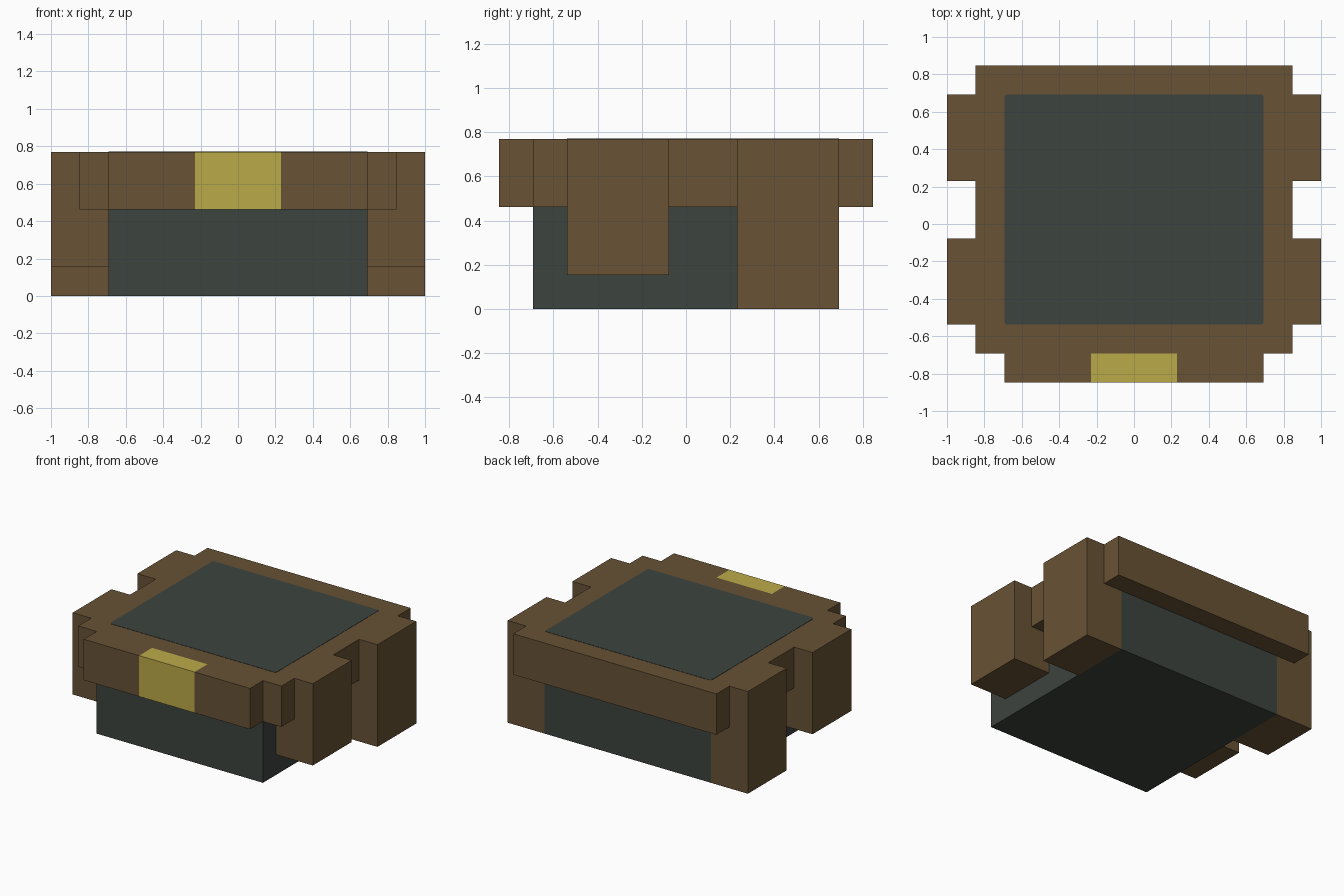
import bpy
import bmesh

cube = bpy.data.objects.get("Cube")
if cube:
    bpy.data.objects.remove(cube, do_unlink=True)


def material(name, color):
    mat = bpy.data.materials.new(name)
    mat.use_nodes = True
    mat.diffuse_color = (*color, 1)
    bsdf = next(n for n in mat.node_tree.nodes if n.type == 'BSDF_PRINCIPLED')
    bsdf.inputs["Base Color"].default_value = (*color, 1)
    bsdf.inputs["Roughness"].default_value = 0.9
    return mat


brown = material("brown", (0.138, 0.084, 0.035))
slate = material("dark slate", (0.046, 0.057, 0.049))
gold = material("gold", (0.50, 0.40, 0.065))

U = 2 / 13  # block module


def box(name, x, y, z, mat, corner=0):
    """Box spanning the given (min, max) ranges, with optional rounded upright edges."""
    bm = bmesh.new()
    bmesh.ops.create_cube(bm, size=1)
    for v in bm.verts:
        for i, (lo, hi) in enumerate((x, y, z)):
            v.co[i] = hi if v.co[i] > 0 else lo
    if corner:
        upright = [e for e in bm.edges
                   if abs(e.verts[0].co.z - e.verts[1].co.z) > 1e-5]
        bmesh.ops.bevel(bm, geom=upright, offset=corner, segments=2,
                        profile=0.5, affect='EDGES')
    mesh = bpy.data.meshes.new(name)
    bm.to_mesh(mesh)
    bm.free()
    mesh.materials.append(mat)
    obj = bpy.data.objects.new(name, mesh)
    bpy.context.collection.objects.link(obj)
    return obj


def pair(name, x, y, z, mat):
    """The same box on both sides of the model."""
    box("left_" + name, x, y, z, mat)
    box("right_" + name, (-x[1], -x[0]), y, z, mat)


half, rim, top, low = 4.5 * U, 5.5 * U, 5 * U, 3 * U
band = (low, top)

# Main body and the lid that covers it
box("body", (-half, half), (-half, half), (0, low), slate)
box("lid", (-half, half), (-half, half), band, brown)
box("top_panel", (-half, half), (-3.5 * U, half), (top, top + 0.002), slate, 0.015)

# Overhanging rim
box("back_rim", (-rim, rim), (half, rim), band, brown)
pair("side_rim", (half, rim), (-half, half), band, brown)
pair("front_rim", (1.5 * U, half), (-rim, -half), band, brown)
box("front_clasp", (-1.5 * U, 1.5 * U), (-rim, -half), band, gold)

# Side blocks: short in front, full height behind
pair("front_block", (half, 6.5 * U), (-3.5 * U, -0.5 * U), (U, top), brown)
pair("back_block", (half, 6.5 * U), (1.5 * U, half), (0, top), brown)
